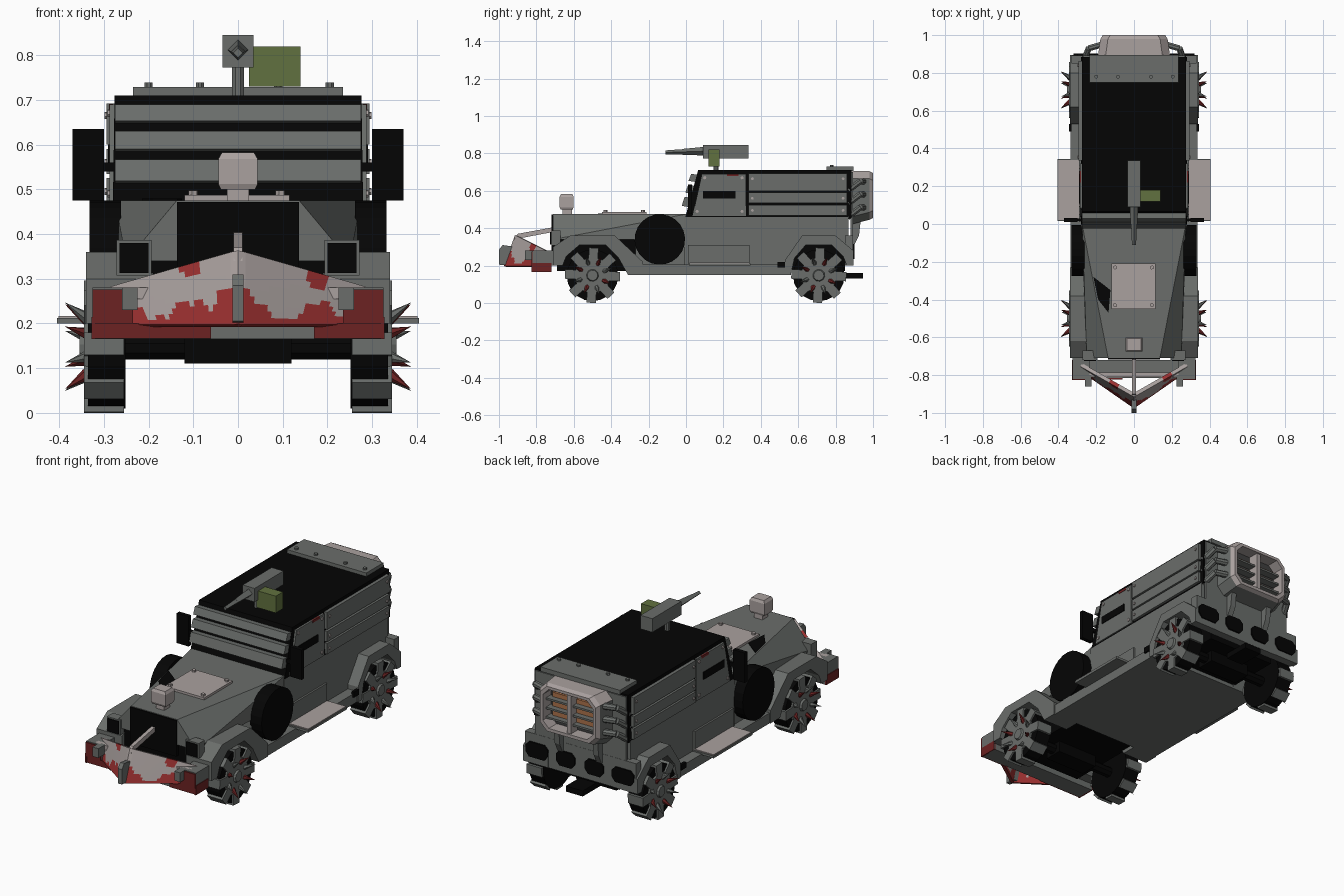
import bpy, bmesh, math
from mathutils import Vector

if "Cube" in bpy.data.objects:
    bpy.data.objects.remove(bpy.data.objects["Cube"])


def mat(name, *rgb):
    m = bpy.data.materials.new(name)
    m.diffuse_color = (*rgb, 1)
    m.use_nodes = True
    m.node_tree.nodes["Principled BSDF"].inputs["Base Color"].default_value = m.diffuse_color
    return m


GREY = mat("armour grey", 0.145, 0.155, 0.147)
PALE = mat("pale steel", 0.40, 0.355, 0.345)
BLACK = mat("black", 0.0015, 0.0015, 0.0015)
RED = mat("dried red", 0.33, 0.03, 0.03)
DEEP = mat("deep red", 0.15, 0.016, 0.016)
GREEN = mat("olive green", 0.12, 0.165, 0.05)
ORANGE = mat("rust orange", 0.42, 0.17, 0.07)
DARK = mat("dark grey", 0.05, 0.05, 0.05)


def finish(name, bm, *mats):
    bmesh.ops.recalc_face_normals(bm, faces=bm.faces)
    me = bpy.data.meshes.new(name)
    bm.to_mesh(me)
    bm.free()
    for m in mats:
        me.materials.append(m)
    ob = bpy.data.objects.new(name, me)
    bpy.context.collection.objects.link(ob)
    return ob


def hull(name, m, pts):
    bm = bmesh.new()
    vs = [bm.verts.new(p) for p in pts]
    bmesh.ops.convex_hull(bm, input=vs)
    bmesh.ops.delete(bm, geom=[v for v in bm.verts if not v.link_faces], context='VERTS')
    return finish(name, bm, m)


def box(name, m, x0, x1, y0, y1, z0, z1):
    return hull(name, m, [(x, y, z) for x in (x0, x1) for y in (y0, y1) for z in (z0, z1)])


def rod(name, m, a, b, r0, r1, n=8):
    a, b = Vector(a), Vector(b)
    d = (b - a).normalized()
    u = d.orthogonal().normalized()
    w = d.cross(u)
    pts = []
    for c, r in ((a, r0), (b, r1)):
        pts += [c + r * (u * math.cos(t) + w * math.sin(t))
                for t in (2 * math.pi * (i + .5) / n for i in range(n))] if r else [c]
    return hull(name, m, pts)


def prism(name, m, x0, x1, yz):
    """Side profile extruded across x."""
    bm = bmesh.new()
    f = bm.faces.new([bm.verts.new((x0, y, z)) for y, z in yz])
    g = bmesh.ops.extrude_face_region(bm, geom=[f])['geom']
    bmesh.ops.translate(bm, vec=(x1 - x0, 0, 0),
                        verts=[v for v in g if isinstance(v, bmesh.types.BMVert)])
    return finish(name, bm, m)


# Hull, hood, cab
prism("lower_body", GREY, -.28, .28, [(-.01, .2), (.55, .2), (.6, .31), (.87, .31), (.87, .46), (-.01, .46)])
box("cowl_base", GREY, -.27, .27, -.27, 0, .2, .37)
box("floor", GREY, -.335, .335, -.23, .56, .15, .205)
box("chassis_core", BLACK, -.2, .2, -.69, .85, .17, .36)
hull("hood", GREY, [(s * x, y, z) for s in (-1, 1) for x, y, z in
     ((.137, -.71, .475), (.25, -.71, .34), (.275, 0, .475), (.28, 0, .34))])
box("grille", BLACK, -.137, .137, -.718, -.7, .28, .472)
hull("cab", BLACK, [(s * x, y, z) for s in (-1, 1) for x, y, z in
     ((.28, -.005, .455), (.276, .065, .71), (.28, .885, .455), (.276, .885, .71))])
box("cab_back", GREY, -.27, .27, .88, .892, .36, .7)
for z0, z1 in ((.511, .567), (.582, .63), (.645, .69)):
    y = ((z0 + z1) / 2 - .46) * .28
    hull("windshield_bar", GREY, [(x, y + dy, z) for x in (-.275, .275) for dy, z in
         ((-.045, z0 + .008), (.01, z0), (-.03, z1), (.02, z1 - .005))])
box("roof_plate", GREY, -.235, .235, .75, .895, .705, .729)
for x in (-.2, -.085, .09, .205):
    rod("roof_bolt", GREY, (x, .78, .725), (x, .78, .739), .01, .01)

# Parts on both sides
FRONT = [(-.71, .2), (-.71, .3), (-.62, .36), (-.38, .36), (-.23, .22), (-.23, .15), (-.31, .15),
         (-.36, .24), (-.43, .31), (-.57, .31), (-.64, .25), (-.66, .2)]
REAR = [(.53, .15), (.53, .23), (.62, .36), (.8, .36), (.895, .28), (.895, .2), (.86, .2),
        (.84, .25), (.78, .31), (.64, .31), (.58, .24), (.56, .15)]
for s in (-1, 1):
    prism("front_fender", GREY, s * .19, s * .34, FRONT)
    prism("rear_fender", GREY, s * .19, s * .34, REAR)
    prism("door", GREY, s * .27, s * .287, [(.035, .465), (.085, .69), (.32, .69), (.32, .465)])
    box("door_window", BLACK, s * .28, s * .291, .09, .265, .56, .6)
    for y, z in ((.06, .49), (.1, .67), (.3, .49), (.3, .67)):
        rod("door_bolt", PALE, (s * .28, y, z), (s * .292, y, z), .009, .009, 6)
    for z0, z1 in ((.468, .525), (.534, .59), (.6, .692)):
        box("side_plank", GREY, s * .27, s * .294, .335, .862, z0, z1)
    for y in (.355, .84):
        for z in (.495, .56, .665):
            rod("plank_bolt", PALE, (s * .28, y, z), (s * .299, y, z), .008, .008, 6)
    box("door_red_scrape", DEEP, s * .28, s * .289, .22, .28, .678, .691)
    box("mirror", BLACK, s * .3, s * .37, .01, .032, .475, .635)
    box("mirror_arm", BLACK, s * .27, s * .31, .015, .028, .54, .56)
    rod("spare_wheel", BLACK, (s * .262, -.14, .34), (s * .332, -.14, .34), .135, .135, 22)
    box("step_frame", GREY, s * .28, s * .405, .015, .345, .2, .212)
    box("step_tread", PALE, s * .28, s * .402, .02, .34, .208, .217)
    box("step_back", GREY, s * .27, s * .29, .01, .34, .21, .31)
    box("step_lug", BLACK, s * .33, s * .345, .49, .53, .19, .22)
    # Headlight
    box("headlight_rim", GREY, s * .193, s * .272, -.72, -.67, .307, .387)
    box("headlight_lens", BLACK, s * .2, s * .265, -.726, -.71, .313, .38)
    # Bumper end
    box("bumper_end", GREY, s * .235, s * .325, -.82, -.7, .2, .28)
    box("bumper_end_red", DEEP, s * .235, s * .325, -.827, -.819, .2, .276)
    box("bumper_end_side_red", DEEP, s * .32, s * .328, -.825, -.72, .165, .215)
    box("blade_bracket", GREY, s * .225, s * .26, -.86, -.8, .23, .28)
    # Rear pipes, hooks, plates
    for z in (.49, .56, .63):
        rod("rear_pipe", GREY, (s * .265, .865, z - .03), (s * .24, .93, z + .02), .017, .017)
        rod("rear_pipe_end", GREY, (s * .24, .93, z + .02), (s * .17, .95, z + .02), .017, .017)
    hull("guard_hook", GREY, [(s * x, y, z) for x in (.1, .13) for y, z in
         ((.88, .32), (.9, .31), (.925, .36), (.935, .45), (.88, .45))])
    for x0, x1 in ((.19, .32), (.03, .14)):
        hull("rear_plate", BLACK, [(s * x, y, z) for y in (.89, .902) for x, z in
             ((x0, .26), (x0 + .02, .235), (x1 - .02, .235), (x1, .26),
              (x1, .295), (x1 - .02, .315), (x0 + .02, .315), (x0, .295))])

    # Wheels
    for cy in (-.5, .71):
        c = Vector((0, cy, .148))
        off = lambda x: Vector((s * x, 0, 0))
        rod("tyre", BLACK, c + off(.252), c + off(.336), .138, .138, 20)
        rod("hub", GREY, c + off(.3), c + off(.345), .103, .096, 12)
        rod("hub_cap", GREY, c + off(.34), c + off(.355), .035, .028, 10)
        for i in range(8):
            t = 2 * math.pi * (i - .06) / 8
            R, T = Vector((0, math.cos(t), math.sin(t))), Vector((0, -math.sin(t), math.cos(t)))
            for x0, x1, r0 in ((.255, .338, .128), (.331, .345, .085)):
                hull("tyre_lug", GREY, [c + off(x) + R * r + T * w for x in (x0, x1) for r, w in
                     ((r0, .025), (r0, -.025), (.147, .025), (.147, -.025))])
            R = R * math.cos(.39) + T * math.sin(.39)
            rod("wheel_spike", DEEP if i % 2 else GREY, c + R * .068 + off(.338),
                c + R * .105 + off(.387), .014, 0, 6)

# Axles and hitch
for y in (-.5, .71):
    rod("axle", BLACK, (-.27, y, .145), (.27, y, .145), .028, .028)
    box("axle_case", BLACK, -.12, .12, y - .05, y + .05, .11, .19)
box("tow_hitch", BLACK, -.05, .05, .8, .945, .13, .16)
box("rear_bumper", GREY, -.33, .33, .85, .893, .2, .36)

# Hood fittings
box("hood_plate", PALE, -.12, .115, -.45, -.21, .47, .487)
for x in (-.1, .095):
    for y in (-.43, -.23):
        rod("hood_bolt", PALE, (x, y, .48), (x, y, .497), .011, .011, 6)
hull("hood_scorch", BLACK, [(x, y, z) for z in (.47, .479) for x, y in
     ((-.125, -.35), (-.15, -.33), (-.215, -.28), (-.19, -.4), (-.135, -.47))])
box("siren_base", PALE, -.025, .025, -.66, -.61, .47, .51)
hull("siren", PALE, [(x, y, z) for z, k in ((.5, .038), (.512, .044), (.568, .044), (.582, .036))
     for x in (-k, k) for y in (-.638 - k * .85, -.638 + k * .85)])

# Plough blade, red by a rule on position
bm = bmesh.new()
NU, NV = 48, 10
grid = []
for j in range(NV + 1):
    v = j / NV
    row = []
    for i in range(NU + 1):
        u = -1 + 2 * i / NU
        a = abs(u)
        row.append(bm.verts.new((u * (.23 + .05 * v), -.965 + .16 * a + .06 * v, .195 + v * (.165 - .08 * a))))
    grid.append(row)
for j in range(NV):
    for i in range(NU):
        f = bm.faces.new((grid[j][i], grid[j][i + 1], grid[j + 1][i + 1], grid[j + 1][i]))
        c = f.calc_center_median()
        edge = .225 + .07 * math.exp(-((c.x + .02) / .035) ** 2) + .02 * math.sin(c.x * 45) + .008 * math.sin(c.x * 140)
        spot = min(math.hypot(c.x + .1, c.z - .325), math.hypot(c.x - .175, c.z - .3)) < .025
        f.material_index = 1 if c.z < edge or spot else 0
blade = finish("plough_blade", bm, PALE, RED, GREY)
sol = blade.modifiers.new("thickness", 'SOLIDIFY')
sol.thickness = .02
sol.offset = 0
prism("blade_fin", GREY, -.012, .012, [(-1, .205), (-1, .285), (-.98, .31), (-.91, .3), (-.94, .2)])
prism("blade_strut", PALE, -.01, .01, [(-.92, .34), (-.9, .37), (-.71, .405), (-.71, .38)])
box("blade_crossbar", PALE, -.28, .28, -.81, -.785, .255, .28)
box("bumper_bar", GREY, -.325, .325, -.815, -.72, .165, .2)
for x0, x1 in ((-.325, -.06), (.17, .325)):
    box("bumper_red", DEEP, x0, x1, -.822, -.812, .166, .2)

# Roof gun
rod("gun_post", GREY, (0, .16, .7), (0, .16, .79), .014, .014)
box("gun_body", GREY, -.035, .035, .09, .335, .772, .845)
rod("gun_barrel", GREY, (0, .1, .812), (0, -.02, .808), .023, .016, 4)
rod("gun_muzzle", GREY, (0, -.01, .808), (0, -.11, .805), .015, .011, 4)
box("ammo_box", GREEN, .025, .14, .12, .18, .73, .82)


# Rear guard: hollow tapering frame with slats, grey on its outer flanks
def ring(y, w, z0, z1, c):
    return [(x, y, z) for x, z in ((-w + c, z0), (w - c, z0), (w, z0 + c), (w, z1 - c),
                                   (w - c, z1), (-w + c, z1), (-w, z1 - c), (-w, z0 + c))]


bm = bmesh.new()
rings = [[bm.verts.new(p) for p in r] for r in (
    ring(.88, .192, .42, .705, .04), ring(.98, .178, .445, .705, .04), ring(1, .165, .455, .695, .04),
    ring(1, .148, .472, .68, .035), ring(.93, .148, .472, .68, .035))]
for k, (a, b) in enumerate(zip(rings, rings[1:])):
    for i in range(8):
        j = (i + 1) % 8
        f = bm.faces.new((a[i], a[j], b[j], b[i]))
        f.material_index = 1 if k == 0 and f.calc_center_median().z < .66 else 0
bm.faces.new(rings[-1]).material_index = 1
finish("rear_guard", bm, PALE, GREY)
box("guard_back", DARK, -.147, .147, .925, .934, .473, .679)
box("guard_post", PALE, -.012, .012, .93, .99, .47, .682)
for z in (.53, .58, .63):
    box("guard_glow", ORANGE, -.13, .13, .932, .945, z - .012, z + .012)
    box("guard_slat", GREY, -.147, .147, .93, .975, z - .022, z - .012)
